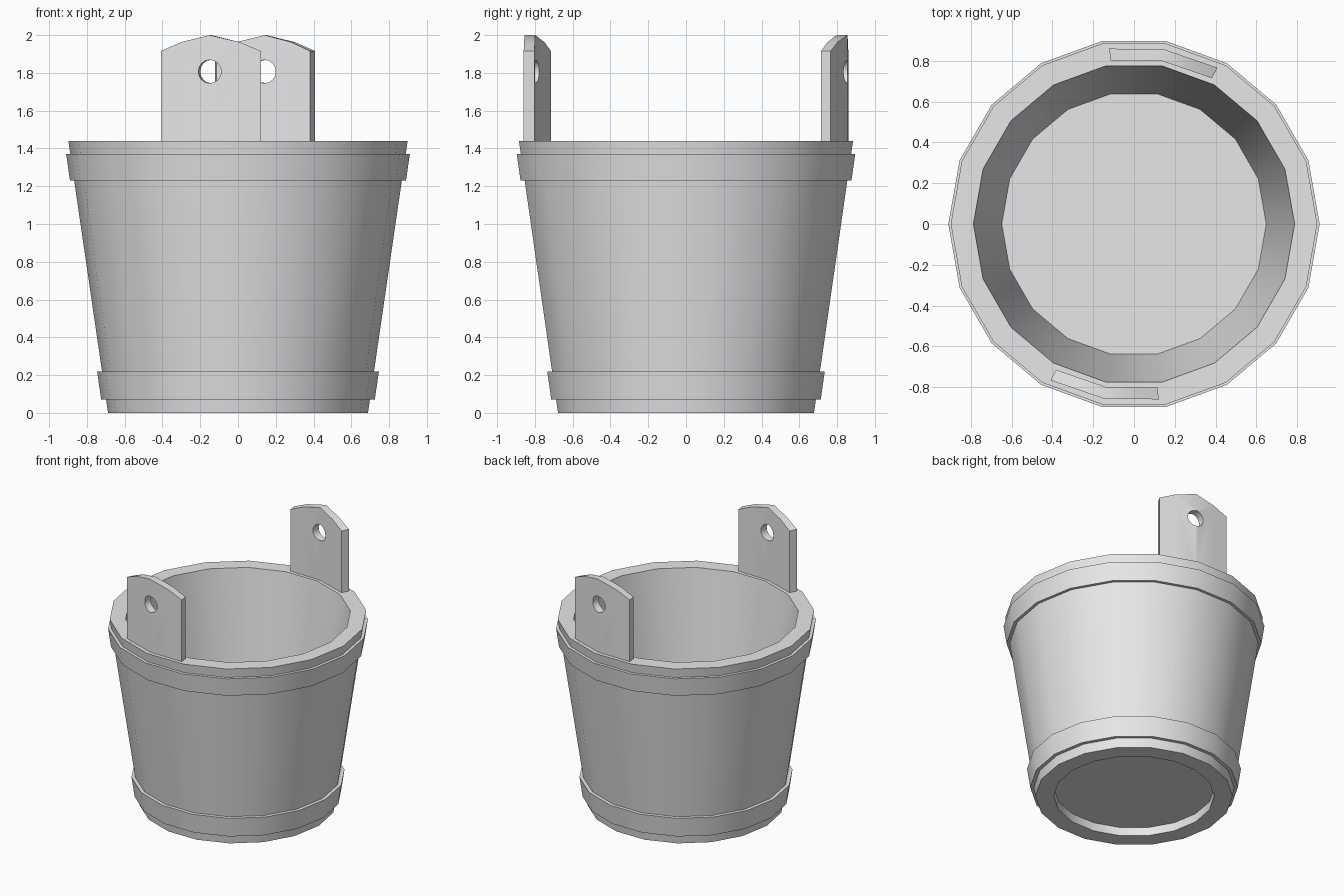
import bpy, bmesh
from math import sin, cos, pi, radians
from mathutils import Vector, Matrix

if "Cube" in bpy.data.objects:
    bpy.data.objects.remove(bpy.data.objects["Cube"])

SIDES = 18
RIM = 1.44

grey = bpy.data.materials.new("plain_grey")
grey.use_nodes = True
grey.diffuse_color = (0.8, 0.8, 0.8, 1)
grey.node_tree.nodes["Principled BSDF"].inputs["Base Color"].default_value = (0.8, 0.8, 0.8, 1)


def finish(name, bm):
    bmesh.ops.recalc_face_normals(bm, faces=bm.faces)
    mesh = bpy.data.meshes.new(name)
    bm.to_mesh(mesh)
    bm.free()
    mesh.materials.append(grey)
    obj = bpy.data.objects.new(name, mesh)
    bpy.context.collection.objects.link(obj)
    return obj


def select(obj):
    bpy.ops.object.select_all(action="DESELECT")
    obj.select_set(True)
    bpy.context.view_layer.objects.active = obj


def smooth(obj):
    select(obj)
    bpy.ops.object.shade_smooth_by_angle(angle=radians(30))


def bridge(bm, a, b):
    n = len(a)
    for i in range(n):
        j = (i + 1) % n
        bm.faces.new((a[i], a[j], b[j], b[i]))


def lathe(name, profile, closed):
    """Revolve (radius, height) points; open profiles are capped at both ends."""
    bm = bmesh.new()
    rings = []
    for r, z in profile:
        angles = [2 * pi * i / SIDES for i in range(SIDES)]
        rings.append([bm.verts.new((r * cos(t), r * sin(t), z)) for t in angles])
    for a, b in zip(rings, rings[1:]):
        bridge(bm, a, b)
    if closed:
        bridge(bm, rings[-1], rings[0])
    else:
        bm.faces.new(rings[0])
        bm.faces.new(rings[-1])
    obj = finish(name, bm)
    smooth(obj)
    return obj


def wall(z):
    return 0.688 + (0.898 - 0.688) * z / RIM


# Tapered tub with a recessed underside
lathe("bucket_body", [(0.56, 0.065), (0.56, 0), (wall(0), 0), (wall(RIM), RIM),
                      (0.787, RIM), (0.648, 0.3)], False)

# Hoops around the tub
for name, low, high, out in (("lower_hoop", 0.07, 0.22, 0.026),
                             ("upper_hoop", 1.23, 1.37, 0.022)):
    lathe(name, [(wall(low) - 0.03, low), (wall(low) + out, low),
                 (wall(high) + out, high), (wall(high) - 0.03, high)], True)


# Handle lugs: folded plates standing in the rim, each with a round hole
def lug(name, middle):
    def point(angle, r):
        t = radians(middle + angle)
        return Vector((r * cos(t), r * sin(t), 0))

    half = 18.1
    columns = [(-1, 1.915), (-0.58, 1.963), (0, 2.0), (0.58, 1.963), (1, 1.915)]
    bm = bmesh.new()
    rings = []
    for f, top in columns:
        side = half if f > 0 else -half
        ring = []
        for r, z in ((0.81, 1.32), (0.868, 1.32), (0.868, top), (0.81, top)):
            p = point(0, r).lerp(point(side, r), abs(f))
            ring.append(bm.verts.new((p.x, p.y, z)))
        rings.append(ring)
    for a, b in zip(rings, rings[1:]):
        bridge(bm, a, b)
    bm.faces.new(rings[0])
    bm.faces.new(rings[-1])
    obj = finish(name, bm)

    # Drill the hole along the radial direction
    axis = point(0, 1)
    place = Matrix.Translation(axis * 0.84 + Vector((0, 0, 1.807)))
    place = place @ axis.to_track_quat("Z", "Y").to_matrix().to_4x4()
    bm = bmesh.new()
    bmesh.ops.create_cone(bm, cap_ends=True, segments=16, radius1=0.062,
                          radius2=0.062, depth=0.3, matrix=place)
    cutter = finish("hole_cutter", bm)
    cutter.hide_render = True
    cut = obj.modifiers.new("hole", "BOOLEAN")
    cut.operation = "DIFFERENCE"
    cut.solver = "EXACT"
    cut.object = cutter
    select(obj)
    bpy.ops.object.modifier_apply(modifier=cut.name)
    bpy.data.objects.remove(cutter)
    smooth(obj)


lug("front_lug", 260)
lug("back_lug", 80)
